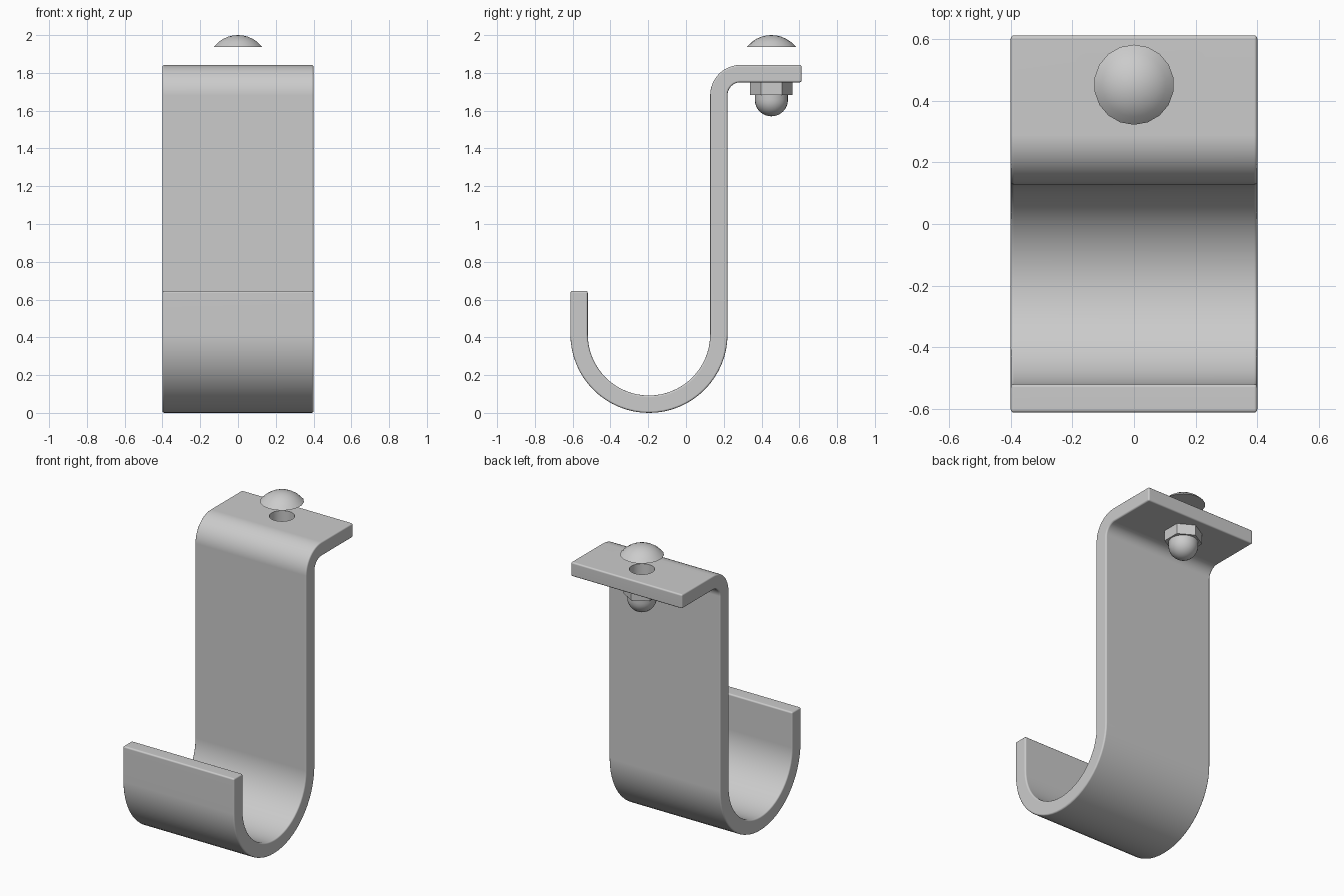
import bpy, bmesh
from math import pi, cos, sin, radians, sqrt

if "Cube" in bpy.data.objects:
    bpy.data.objects.remove(bpy.data.objects["Cube"])

steel = bpy.data.materials.new("light grey steel")
steel.use_nodes = True
GREY = (0.6, 0.6, 0.6, 1)
steel.diffuse_color = GREY
steel.node_tree.nodes["Principled BSDF"].inputs["Base Color"].default_value = GREY

WIDTH = 0.8
THICK = 0.092
BOLT_Y = 0.452


def arc(cy, cz, radius, start, end, steps):
    angles = [radians(start + (end - start) * i / steps) for i in range(steps + 1)]
    return [(cy + radius * cos(a), cz + radius * sin(a)) for a in angles]


def finish(bm, name, angle=40):
    bmesh.ops.recalc_face_normals(bm, faces=bm.faces)
    mesh = bpy.data.meshes.new(name)
    bm.to_mesh(mesh)
    bm.free()
    obj = bpy.data.objects.new(name, mesh)
    bpy.context.collection.objects.link(obj)
    mesh.materials.append(steel)
    smooth(obj, angle)
    return obj


def smooth(obj, angle):
    bpy.ops.object.select_all(action="DESELECT")
    obj.select_set(True)
    bpy.context.view_layer.objects.active = obj
    bpy.ops.object.shade_smooth_by_angle(angle=radians(angle))


def lathe(name, profile, sides, angle=40):
    """Closed solid turned about the bolt axis from (radius, z) points."""
    bm = bmesh.new()
    rings = []
    for r, z in profile:
        turns = [2 * pi * i / sides + pi / 2 for i in range(sides)]
        count = sides if r > 1e-4 else 1
        rings.append([bm.verts.new((r * cos(t), BOLT_Y + r * sin(t), z))
                      for t in turns[:count]])
    for low, high in zip(rings, rings[1:]):
        for i in range(sides):
            j = (i + 1) % sides
            corners = [low[i], low[j], high[j % len(high)], high[i % len(high)]] \
                if len(low) > 1 else [low[0], high[j], high[i]]
            bm.faces.new(list(dict.fromkeys(corners)))
    for ring in (rings[0], rings[-1]):
        if len(ring) > 1:
            bm.faces.new(ring)
    return finish(bm, name, angle)


# Bent strap: J-shaped side profile swept across the width
hook_y, hook_r = -0.196, 0.416
bend_y, bend_z, bend_r = 0.288, 1.682, 0.16
outer = [(hook_y - hook_r, 0.645)] + arc(hook_y, hook_r, hook_r, 180, 360, 32)
outer += arc(bend_y, bend_z, bend_r - THICK, 180, 90, 12) + [(0.612, bend_z + bend_r - THICK)]
inner = [(0.612, bend_z + bend_r)] + arc(bend_y, bend_z, bend_r, 90, 180, 12)
inner += arc(hook_y, hook_r, hook_r - THICK, 360, 180, 32) + [(hook_y - hook_r + THICK, 0.645)]

bm = bmesh.new()
side = bm.faces.new([bm.verts.new((-WIDTH / 2, y, z)) for y, z in outer + inner])
swept = bmesh.ops.extrude_face_region(bm, geom=[side])["geom"]
bmesh.ops.translate(bm, vec=(WIDTH, 0, 0),
                    verts=[v for v in swept if isinstance(v, bmesh.types.BMVert)])
bmesh.ops.recalc_face_normals(bm, faces=bm.faces)
sharp = [e for e in bm.edges if e.calc_face_angle(0) > radians(45)]
bmesh.ops.bevel(bm, geom=sharp, offset=0.01, segments=3, profile=0.5, affect="EDGES")
strap = finish(bm, "hook_strap")

# Bolt hole through the top flange
cutter = lathe("hole_cutter", [(0.075, 1.7), (0.075, 1.9)], 32)
hole = strap.modifiers.new("bolt hole", "BOOLEAN")
hole.operation = "DIFFERENCE"
hole.solver = "EXACT"
hole.object = cutter
bpy.context.view_layer.objects.active = strap
bpy.ops.object.modifier_apply(modifier=hole.name)
bpy.data.objects.remove(cutter)
smooth(strap, 40)
strap.modifiers.new("even shading", "WEIGHTED_NORMAL").keep_sharp = True

# Domed bolt head floating above the flange
rim, base, top = 0.13, 1.938, 2.0
height = top - base
ball = (rim ** 2 + height ** 2) / (2 * height)
steps = 5
dome = []
for i in range(steps + 1):
    r = rim * (1 - i / steps)
    dome.append((r, top - ball + sqrt(ball ** 2 - r ** 2)))
lathe("bolt_head", dome, 18)

# Hexagonal nut under the flange
lathe("hex_nut", [(0.112, 1.682), (0.112, 1.75)], 6, 20)

# Round acorn cap under the nut
cap_r, cap_z = 0.088, 1.658
cap = [(cap_r * cos(a), cap_z - cap_r * sin(a))
       for a in (pi / 2 * i / 8 for i in range(8, -1, -1))]
lathe("nut_cap", cap + [(cap_r, 1.69)], 24)
